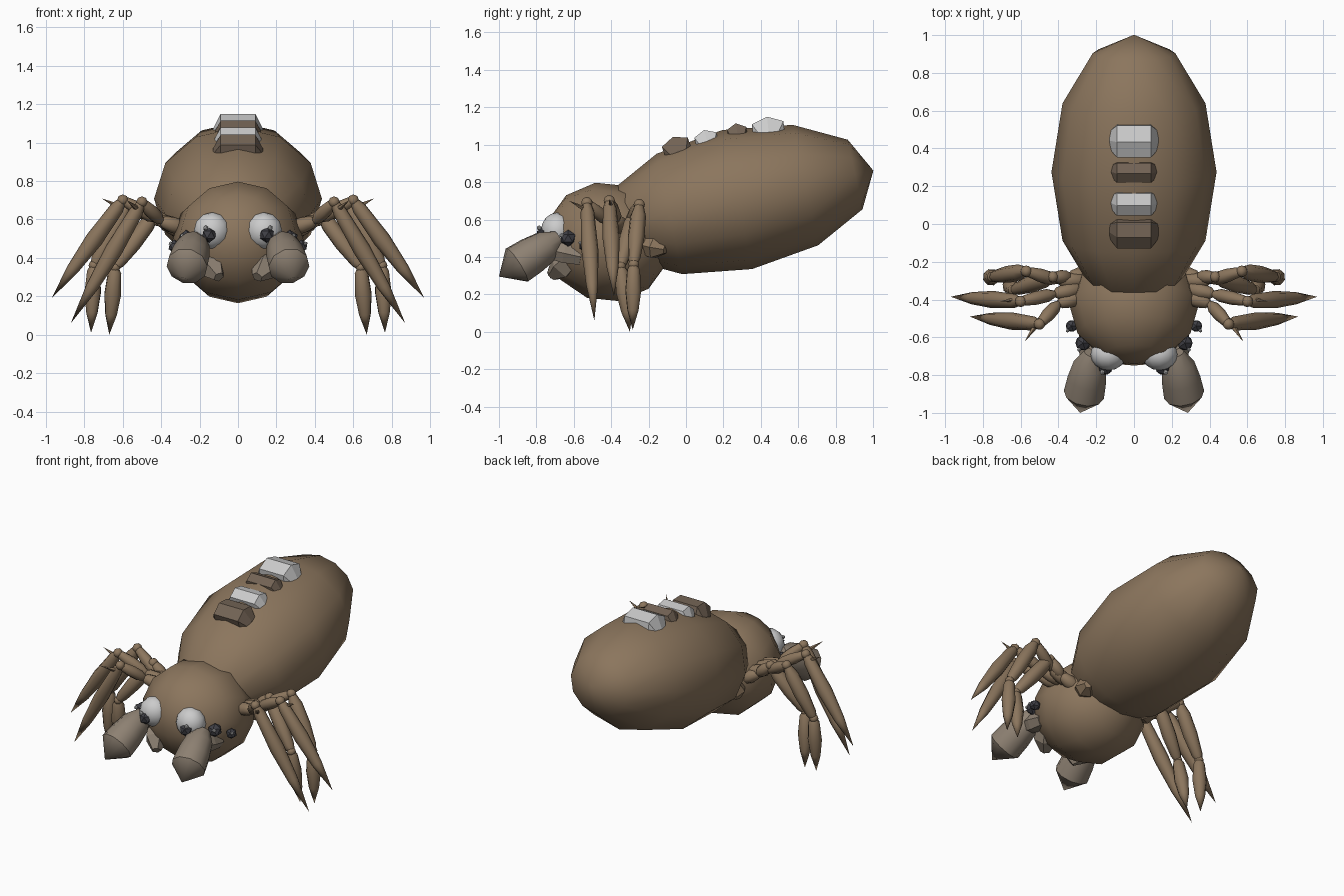
import bpy, bmesh, math
from mathutils import Vector, Matrix

if "Cube" in bpy.data.objects:
    bpy.data.objects.remove(bpy.data.objects["Cube"])


def material(name, r, g, b):
    m = bpy.data.materials.new(name)
    m.diffuse_color = (r, g, b, 1)
    m.use_nodes = True
    m.node_tree.nodes["Principled BSDF"].inputs["Base Color"].default_value = m.diffuse_color
    return m


BROWN = material("brown", 0.26, 0.18, 0.11)
TAUPE = material("taupe", 0.27, 0.22, 0.17)
DARKBROWN = material("dark_brown", 0.17, 0.125, 0.09)
WHITE = material("white", 0.75, 0.76, 0.77)
DARK = material("dark", 0.05, 0.05, 0.06)


def finish(name, bm, mat, smooth=None):
    bmesh.ops.recalc_face_normals(bm, faces=bm.faces)
    me = bpy.data.meshes.new(name)
    bm.to_mesh(me)
    bm.free()
    me.materials.append(mat)
    ob = bpy.data.objects.new(name, me)
    bpy.context.collection.objects.link(ob)
    if smooth:
        bpy.context.view_layer.objects.active = ob
        ob.select_set(True)
        bpy.ops.object.shade_smooth_by_angle(angle=math.radians(smooth))
        ob.select_set(False)
    return ob


def ball(name, loc, size, tilt, mat, seg=12, rings=6, smooth=45):
    """UV sphere with its poles along y, tilted about x."""
    bm = bmesh.new()
    bmesh.ops.create_uvsphere(bm, u_segments=seg, v_segments=rings, radius=1)
    bm.transform(Matrix.Translation(loc) @ Matrix.Rotation(math.radians(tilt), 4, 'X')
                 @ Matrix.Diagonal((*size, 1)) @ Matrix.Rotation(math.radians(90), 4, 'X'))
    return finish(name, bm, mat, smooth)


def lump(name, loc, r, mat):
    """Faceted little ball."""
    bm = bmesh.new()
    bmesh.ops.create_icosphere(bm, subdivisions=1, radius=r)
    bm.transform(Matrix.Translation(loc))
    return finish(name, bm, mat)


def lathe(name, p, q, profile, mat, sides=8, smooth=50):
    """Rings of (position along p-q, radius); radius 0 makes a point."""
    p, q = Vector(p), Vector(q)
    rot = (q - p).to_track_quat('Z', 'Y')
    bm = bmesh.new()
    loops = []
    for t, r in profile:
        c = p.lerp(q, t)
        n = sides if r else 1
        loops.append([bm.verts.new(c + rot @ Vector((r * math.cos(a), r * math.sin(a), 0)))
                      for a in (2 * math.pi * i / sides for i in range(n))])
    for a, b in zip(loops, loops[1:]):
        for i in range(sides):
            ring = [a[i % len(a)], a[(i + 1) % len(a)], b[(i + 1) % len(b)], b[i % len(b)]]
            bm.faces.new(list(dict.fromkeys(ring)))
    for end in (loops[0], loops[-1]):
        if len(end) > 2:
            bm.faces.new(end)
    return finish(name, bm, mat, smooth)


def spindle(r):
    return [(0, r * 0.45), (0.08, r * 0.8), (0.4, r), (0.7, r * 0.7), (1, 0)]


def limb(r):
    return [(0, r * 0.5), (0.2, r * 0.95), (0.55, r), (0.9, r * 0.75), (1, r * 0.45)]


# Body: the head leans down towards the back, the abdomen rises
ball("abdomen", (0, 0.275, 0.707), (0.437, 0.743, 0.38), 12, BROWN)
ball("head", (0, -0.42, 0.48), (0.345, 0.338, 0.318), -20, BROWN)

# Bands across the back: y, z, half depth, half height, lean, material
BANDS = [(-0.05, 0.985, 0.085, 0.06, 20, DARKBROWN), (0.11, 1.025, 0.07, 0.055, 14, WHITE),
         (0.275, 1.06, 0.06, 0.055, 9, DARKBROWN), (0.44, 1.085, 0.098, 0.065, 6, WHITE)]
for i, (y, z, d, h, lean, mat) in enumerate(BANDS):
    bm = bmesh.new()
    rings = []
    for x, s, drop in ((-0.13, 0.55, 0.05), (-0.09, 1, 0), (0.09, 1, 0), (0.13, 0.55, 0.05)):
        rings.append([bm.verts.new((x, y + s * d * math.cos(a), z - drop + s * h * math.sin(a)))
                      for a in (math.pi * (k / 3 + 1 / 6) for k in range(6))])
    for a, b in zip(rings, rings[1:]):
        for k in range(6):
            bm.faces.new((a[k], a[(k + 1) % 6], b[(k + 1) % 6], b[k]))
    bm.faces.new(rings[0])
    bm.faces.new(rings[-1])
    bmesh.ops.rotate(bm, verts=bm.verts, cent=(0, y, z), matrix=Matrix.Rotation(math.radians(lean), 3, 'X'))
    finish(f"back_band_{i + 1}", bm, mat)

# Legs: hip, mid thigh, knee, ankle (or None), tip
LEGS = [
    ((0.27, -0.38, 0.55), (0.40, -0.42, 0.59), (0.50, -0.53, 0.69), None, (0.87, -0.49, 0.06)),
    ((0.28, -0.34, 0.55), (0.42, -0.37, 0.60), (0.60, -0.41, 0.70), None, (0.97, -0.385, 0.19)),
    ((0.25, -0.30, 0.53), (0.40, -0.30, 0.58), (0.57, -0.25, 0.68), (0.75, -0.28, 0.36), (0.765, -0.285, 0.01)),
    ((0.23, -0.26, 0.49), (0.34, -0.28, 0.55), (0.43, -0.28, 0.63), (0.64, -0.35, 0.35), (0.67, -0.30, 0.0)),
]

for s, side in ((-1, "left"), (1, "right")):
    def m(p):
        return (s * p[0], p[1], p[2])

    for i, (hip, mid, knee, ankle, tip) in enumerate(LEGS):
        n = f"{side}_leg_{i + 1}"
        lathe(n + "_hip", m(hip), m(mid), limb(0.042), BROWN)
        lathe(n + "_thigh", m(mid), m(knee), limb(0.036), BROWN)
        ball(n + "_knee", m(knee), (0.03,) * 3, 0, BROWN, 8, 6)
        if ankle:
            lathe(n + "_shin", m(knee), m(ankle), limb(0.045), BROWN)
            ball(n + "_ankle", m(ankle), (0.028,) * 3, 0, BROWN, 8, 6)
            lathe(n + "_foot", m(ankle), m(tip), spindle(0.045), BROWN)
        else:
            lathe(n + "_shin", m(knee), m(tip), spindle(0.046), BROWN)
    # Thorns on the knees and a nub behind the legs
    lathe(side + "_thorn_front", m((0.53, -0.55, 0.66)), m((0.58, -0.625, 0.70)), [(0, 0.014), (1, 0)], BROWN, 5)
    lathe(side + "_thorn_outer", m((0.63, -0.40, 0.67)), m((0.71, -0.41, 0.71)), [(0, 0.014), (1, 0)], BROWN, 5)
    lathe(side + "_rear_nub", m((0.2, -0.25, 0.47)), m((0.27, -0.11, 0.44)),
          [(0, 0.05), (0.6, 0.065), (1, 0.025)], BROWN, 6, None)

    # Palps and jaws
    lathe(side + "_palp", m((0.22, -0.68, 0.50)), m((0.285, -1.0, 0.295)),
          [(0, 0.045), (0.2, 0.088), (0.45, 0.103), (0.7, 0.108), (1, 0)], TAUPE, 10, 40)
    lathe(side + "_palp_base", m((0.24, -0.56, 0.40)), m((0.23, -0.74, 0.44)),
          [(0, 0.05), (0.5, 0.06), (1, 0.05)], TAUPE, 6, None)
    lathe(side + "_jaw", m((0.18, -0.60, 0.41)), m((0.10, -0.72, 0.30)),
          [(0, 0.06), (0.55, 0.075), (1, 0.03)], TAUPE, 5, None)

    # Eyes with pupils and glints
    ball(side + "_main_eye", m((0.135, -0.69, 0.54)), (0.095, 0.085, 0.097), 0, WHITE, 12, 8)
    lump(side + "_main_pupil", m((0.15, -0.76, 0.52)), 0.042, DARK)
    lump(side + "_main_glint", m((0.168, -0.785, 0.555)), 0.014, WHITE)
    lump(side + "_middle_eye", m((0.27, -0.63, 0.50)), 0.045, DARK)
    lump(side + "_middle_glint", m((0.29, -0.665, 0.515)), 0.012, WHITE)
    lump(side + "_outer_eye", m((0.33, -0.54, 0.46)), 0.035, DARK)
    lump(side + "_outer_glint", m((0.352, -0.565, 0.475)), 0.01, WHITE)
